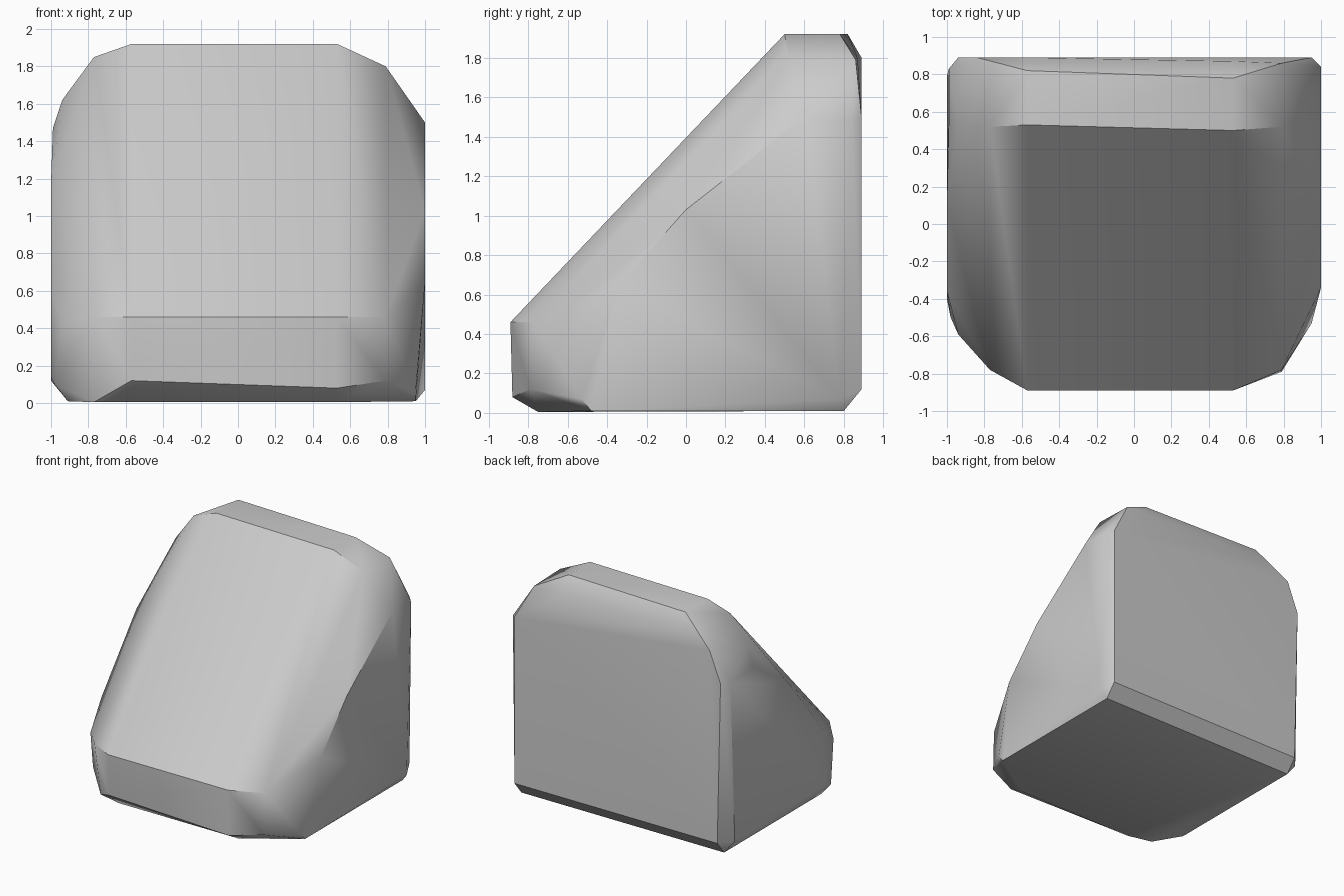
import bpy
import bmesh
import math

old = bpy.data.objects.get("Cube")
if old:
    bpy.data.objects.remove(old, do_unlink=True)


def make_material(name, value):
    """Plain matte grey material."""
    material = bpy.data.materials.new(name)
    material.use_nodes = True
    colour = (value, value, value, 1)
    material.diffuse_color = colour
    shader = material.node_tree.nodes["Principled BSDF"]
    shader.inputs["Base Color"].default_value = colour
    shader.inputs["Roughness"].default_value = 0.8
    return material


def add_section(bm, x, profile):
    """Place one side profile of (y, z) points at a station along x."""
    for y, z in profile:
        bm.verts.new((x, y, z))


bm = bmesh.new()

# Flat side on -x
add_section(bm, -1, [(-.36, .62), (.1, 1.18), (.79, .12), (-.4, .14)])
add_section(bm, -.99, [(.53, 1.47), (.83, 1.45)])

# Rounded edge on -x
add_section(bm, -.98, [(-.5, .1)])
add_section(bm, -.94, [(-.59, .43), (.53, 1.62), (.89, 1.45)])
add_section(bm, -.91, [(-.48, .01), (.8, .01), (.89, .12)])

# Shoulder and front corner on -x
add_section(bm, -.84, [(.89, 1.7)])
add_section(bm, -.77, [(-.78, .46), (-.7, .005), (.52, 1.85)])

# Body: ramp, blunt toe, top ridge and back
add_section(bm, -.57, [(-.89, .46), (-.88, .12), (-.75, .005),
                       (.53, 1.92), (.82, 1.92), (.89, 1.8)])
add_section(bm, .53, [(-.89, .46), (-.88, .08), (-.75, .005),
                      (.5, 1.92), (.78, 1.92), (.87, 1.8)])

# Shoulder and front corner on +x
add_section(bm, .79, [(-.78, .46), (-.79, .12), (.52, 1.8), (.86, 1.79)])

# Rounded edge on +x
add_section(bm, .95, [(-.53, .07), (-.48, .01), (.8, .01),
                      (.89, .12), (.89, 1.5)])

# Flat side on +x
add_section(bm, 1, [(-.34, .65), (0, 1.03), (.6, 1.5),
                    (.84, 1.48), (.78, .07)])

# Wrap the sections in one faceted shell
hull = bmesh.ops.convex_hull(bm, input=bm.verts[:])
loose = [v for v in bm.verts if not v.link_faces]
bmesh.ops.delete(bm, geom=loose, context="VERTS")
bmesh.ops.dissolve_limit(bm, angle_limit=math.radians(2),
                         verts=bm.verts[:], edges=bm.edges[:])
bmesh.ops.recalc_face_normals(bm, faces=bm.faces[:])

mesh = bpy.data.meshes.new("wedge_rock")
bm.to_mesh(mesh)
bm.free()
mesh.materials.append(make_material("stone grey", .6))
rock = bpy.data.objects.new("wedge_rock", mesh)
bpy.context.collection.objects.link(rock)

# Soft worn facets with crisp main edges
bpy.ops.object.select_all(action="DESELECT")
rock.select_set(True)
bpy.context.view_layer.objects.active = rock
bpy.ops.object.shade_smooth_by_angle(angle=math.radians(36))
